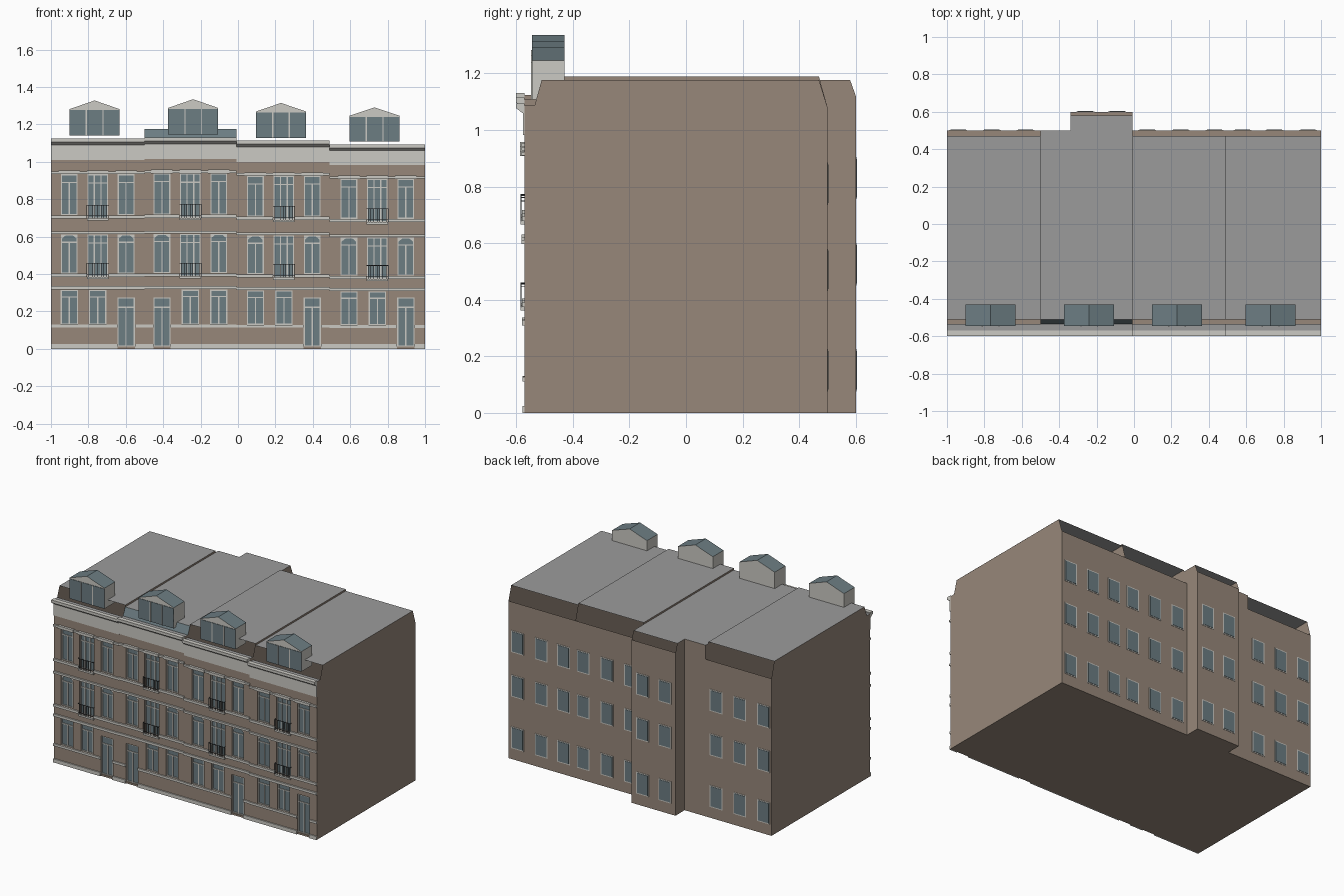
import bpy, bmesh, math

cube = bpy.data.objects.get("Cube")
if cube:
    bpy.data.objects.remove(cube, do_unlink=True)

COLOURS = {"brown_render": (0.31, 0.245, 0.195), "pale_stone": (0.60, 0.59, 0.55),
           "slate_glass": (0.15, 0.205, 0.225), "grey_roof": (0.33, 0.33, 0.33),
           "dark_iron": (0.04, 0.045, 0.05)}
MATS = []
for label, rgb in COLOURS.items():
    m = bpy.data.materials.new(label)
    m.use_nodes = True
    m.diffuse_color = (*rgb, 1)
    m.node_tree.nodes["Principled BSDF"].inputs["Base Color"].default_value = (*rgb, 1)
    MATS.append(m)
BROWN, STONE, GLASS, ROOF, IRON = range(5)
FRONT, RECESS = -0.57, 0.012


class Part:
    """Collects flat faces and boxes into one named object."""
    def __init__(self, name):
        self.name, self.bm = name, bmesh.new()

    def face(self, pts, mat):
        self.bm.faces.new([self.bm.verts.new(p) for p in pts]).material_index = mat

    def prism(self, profile, x0, x1, mat):
        """Extrudes a (y, z) profile along x."""
        self.face([(x0, y, z) for y, z in profile], mat)
        self.face([(x1, y, z) for y, z in reversed(profile)], mat)
        for (ya, za), (yb, zb) in zip(profile, profile[1:] + profile[:1]):
            self.face([(x0, yb, zb), (x0, ya, za), (x1, ya, za), (x1, yb, zb)], mat)

    def box(self, x0, x1, y0, y1, z0, z1, mat):
        self.prism([(y0, z0), (y0, z1), (y1, z1), (y1, z0)], x0, x1, mat)

    def done(self):
        bmesh.ops.remove_doubles(self.bm, verts=self.bm.verts, dist=1e-5)
        me = bpy.data.meshes.new(self.name)
        self.bm.to_mesh(me)
        self.bm.free()
        for m in MATS:
            me.materials.append(m)
        bpy.context.collection.objects.link(bpy.data.objects.new(self.name, me))


def pierced_wall(part, x0, x1, top, holes):
    """Front wall sheet with recessed openings (ax, bx, az, bz)."""
    xs = sorted({x0, x1, *[v for h in holes for v in h[:2]]})
    zs = sorted({0, top, *[v for h in holes for v in h[2:]]})
    for xa, xb in zip(xs, xs[1:]):
        for za, zb in zip(zs, zs[1:]):
            cx, cz = (xa + xb) / 2, (za + zb) / 2
            if not any(a < cx < b and c < cz < d for a, b, c, d in holes):
                part.face([(xa, FRONT, za), (xb, FRONT, za), (xb, FRONT, zb), (xa, FRONT, zb)], BROWN)
    for a, b, c, d in holes:
        ring = [(a, c), (b, c), (b, d), (a, d)]
        for p, q in zip(ring, ring[1:] + ring[:1]):
            part.face([(p[0], FRONT, p[1]), (p[0], FRONT + RECESS, p[1]),
                       (q[0], FRONT + RECESS, q[1]), (q[0], FRONT, q[1])], BROWN)


def window(part, hole, panes=2, bar=0.8, arched=False):
    """Glass with a pale frame, mullions and a transom."""
    a, b, c, d = hole
    y = FRONT + RECESS
    t = 0.006
    part.face([(a, y, c), (b, y, c), (b, y, d), (a, y, d)], GLASS)
    strips = [(a, a + t, c, d), (b - t, b, c, d), (a, b, c, c + t), (a, b, d - t, d)]
    split = c + (d - c) * bar
    strips.append((a, b, split - t / 2, split + t / 2))
    for i in range(1, panes):
        x = a + (b - a) * i / panes
        strips.append((x - t / 2, x + t / 2, c, d if panes == 3 else split))
    for s in strips:
        part.box(s[0], s[1], y - 0.005, y, s[2], s[3], STONE)
    if arched:
        # segmental stone head
        arc = [(a + (b - a) * i / 8, d - 0.028 + 0.028 * math.sin(math.pi * i / 8)) for i in range(9)]
        for (xa, za), (xb, zb) in zip(arc, arc[1:]):
            part.face([(xa, y - 0.007, za), (xb, y - 0.007, zb), (xb, y - 0.007, d), (xa, y - 0.007, d)], STONE)


def band(part, x0, x1, z0, z1, out, skips=()):
    """Stone string course, broken at the given x spans."""
    start = x0
    for a, b in sorted(skips) + [(x1, x1)]:
        if a > start:
            part.box(start, a, FRONT - out, FRONT, z0, z1, STONE)
        start = b


def balcony(part, x, z):
    a, b, y = x - 0.058, x + 0.058, FRONT - 0.014
    part.box(a, b, y, FRONT, z - 0.012, z, STONE)
    for h in (0.012, 0.07):
        part.box(a, b, y, y + 0.002, z + h, z + h + 0.003, IRON)
    for i in range(13):
        bx = a + (b - a) * i / 12
        part.box(bx - 0.0008, bx + 0.0008, y, y + 0.002, z, z + 0.07, IRON)
    for e in (a, b):
        part.box(e - 0.001, e + 0.001, y, FRONT, z + 0.07, z + 0.073, IRON)


def dormer(name, x, base, eave, peak):
    p = Part(name)
    a, b, y0, y1 = x - 0.133, x + 0.133, -0.545, -0.43
    for y in (y0 + 0.004, y1):
        p.face([(a, y, base), (b, y, base), (b, y, eave), (x, y, peak), (a, y, eave)], STONE)
    for e in (a, b):
        p.face([(e, y0, base), (e, y1, base), (e, y1, eave), (e, y0, eave)], STONE)
        p.face([(e, y0, eave), (e, y1, eave), (x, y1, peak), (x, y0, peak)], GLASS)
    p.face([(a, y0, base), (b, y0, base), (b, y1, base), (a, y1, base)], STONE)
    p.box(a, b, y0, y0 + 0.003, base, eave - 0.006, GLASS)
    for i in range(1, 3):
        m = a + (b - a) * i / 3
        p.box(m - 0.003, m + 0.003, y0 - 0.003, y0, base, eave - 0.006, STONE)
    p.done()


# name, x range, window centre, height scale, roof height, door side, dormer centre
HOUSES = [("first", -1, -0.5, -0.75, 1, 1.188, 1, -0.767),
          ("second", -0.5, -0.007, -0.255, 1.005, 1.176, -1, -0.24),
          ("third", -0.007, 0.49, 0.245, 0.99, 1.188, 1, 0.23),
          ("fourth", 0.49, 1, 0.745, 0.972, 1.176, 1, 0.73)]
BACK, BACK_TOP, EXT, EXT_X = 0.5, 1.08, 0.6, -0.34

for name, x0, x1, cx, s, roof, side, dx in HOUSES:
    second = name == "second"
    ledge = 1.118 * s
    slope = (-0.51, roof)

    # Openings
    door = (cx + side * 0.152 - 0.046, cx + side * 0.152 + 0.046, 0.012, 0.275)
    ground, upper = [], []
    for k in (-1, 0, 1):
        x, w = cx + k * 0.152, 0.055 if k == 0 else 0.045
        if k != side:
            ground.append((x - 0.046, x + 0.046, 0.13 * s, 0.315 * s))
        drop = 0.018 if k == 0 else 0
        upper.append((x - w, x + w, (0.403 - drop) * s, 0.612 * s))
        upper.append((x - w, x + w, (0.715 - drop) * s, 0.934 * s))

    # Shell: front, sides, ledge, floor and flat roof
    shell = Part(name + "_house_walls")
    pierced_wall(shell, x0, x1, ledge, ground + upper + [door])
    tail = [(BACK, roof)] if second else [(BACK, BACK_TOP), (0.47, roof)]
    for x in (x0 + 0.0005, x1 - 0.0005):
        prof = [(FRONT, 0), (BACK, 0)] + tail + [slope, (-0.535, ledge), (FRONT, ledge)]
        shell.face([(x, y, z) for y, z in prof], BROWN)
    shell.face([(x0, FRONT, 0), (x1, FRONT, 0), (x1, BACK, 0), (x0, BACK, 0)], BROWN)
    shell.face([(x0, FRONT, ledge), (x1, FRONT, ledge), (x1, -0.535, ledge), (x0, -0.535, ledge)], ROOF)
    end = tail[-1][0]
    shell.face([(x0, -0.51, roof), (x1, -0.51, roof), (x1, end, roof), (x0, end, roof)], ROOF)
    wall_x1, wall_top = (EXT_X, roof) if second else (x1, BACK_TOP)
    shell.face([(x0, BACK, 0), (wall_x1, BACK, 0), (wall_x1, BACK, wall_top), (x0, BACK, wall_top)], BROWN)
    if second:
        # Slate front slope and rear extension
        shell.face([(x0, -0.535, ledge), (x1, -0.535, ledge), (x1, *slope), (x0, *slope)], GLASS)
        for x in (EXT_X, x1):
            shell.face([(x, y, z) for y, z in
                        [(BACK, 0), (EXT, 0), (EXT, 1.12), (0.58, roof), (BACK, roof)]], BROWN)
        for y, z, mat in ((EXT, 0, BROWN), (0.58, roof, ROOF)):
            shell.face([(EXT_X, BACK, z), (x1, BACK, z), (x1, y, z), (EXT_X, y, z)], mat)
        shell.face([(EXT_X, EXT, 0), (x1, EXT, 0), (x1, EXT, 1.12), (EXT_X, EXT, 1.12)], BROWN)
    shell.done()

    # Windows and door
    win = Part(name + "_house_windows")
    for h in ground:
        window(win, h)
    for h in upper:
        wide = h[1] - h[0] > 0.1
        window(win, h, 3 if wide else 2, arched=h[3] < 0.7 and not wide)
    window(win, door, bar=0.8)
    win.done()

    # String courses, plinth and cornice
    trim = Part(name + "_house_stonework")
    gap, mid = [door[:2]], [(cx - 0.058, cx + 0.058)]
    band(trim, x0, x1, 0, 0.025, 0.008, gap)
    band(trim, x0, x1, 0.114 * s, 0.13 * s, 0.008, gap)
    band(trim, x0, x1, 0.318 * s, 0.335 * s, 0.01)
    band(trim, x0, x1, 0.385 * s, 0.402 * s, 0.01, mid)
    band(trim, x0, x1, 0.614 * s, 0.628 * s, 0.012)
    band(trim, x0, x1, 0.697 * s, 0.714 * s, 0.01, mid)
    band(trim, x0, x1, 0.936 * s, 0.949 * s, 0.012)
    for k in (-1, 0, 1):
        x = cx + k * 0.152
        band(trim, x - 0.058, x + 0.058, 0.934 * s, 0.953 * s, 0.016)
    band(trim, x0, x1, 1.01 * s, 1.09 * s, 0.006)
    trim.prism([(y, z * s) for y, z in
                [(FRONT, 1.09), (-0.578, 1.09), (-0.598, 1.106), (-0.6, 1.106), (-0.6, 1.125), (FRONT, 1.125)]],
               x0, x1, STONE)
    trim.done()

    rails = Part(name + "_house_balconies")
    for z in (0.385, 0.697):
        balcony(rails, cx, z * s)
    rails.done()

    dormer(name + "_house_dormer", dx, 1.14 * s, 1.282 * s, 1.328 * s)

# Rear windows
rear = Part("rear_windows")
columns = [(x, BACK, 0) for x in (0.93, 0.75, 0.58, 0.43, 0.25, 0.07, -0.58, -0.76, -0.94)]
columns += [(x, EXT, 0.02) for x in (-0.09, -0.26)]
for x, y, lift in columns:
    for z in (0.075, 0.43, 0.735):
        z += lift if z > 0.1 else 0
        rear.box(x - 0.048, x + 0.048, y, y + 0.002, z, z + 0.15, STONE)
        rear.box(x - 0.041, x + 0.041, y, y + 0.004, z + 0.007, z + 0.143, GLASS)
rear.done()
